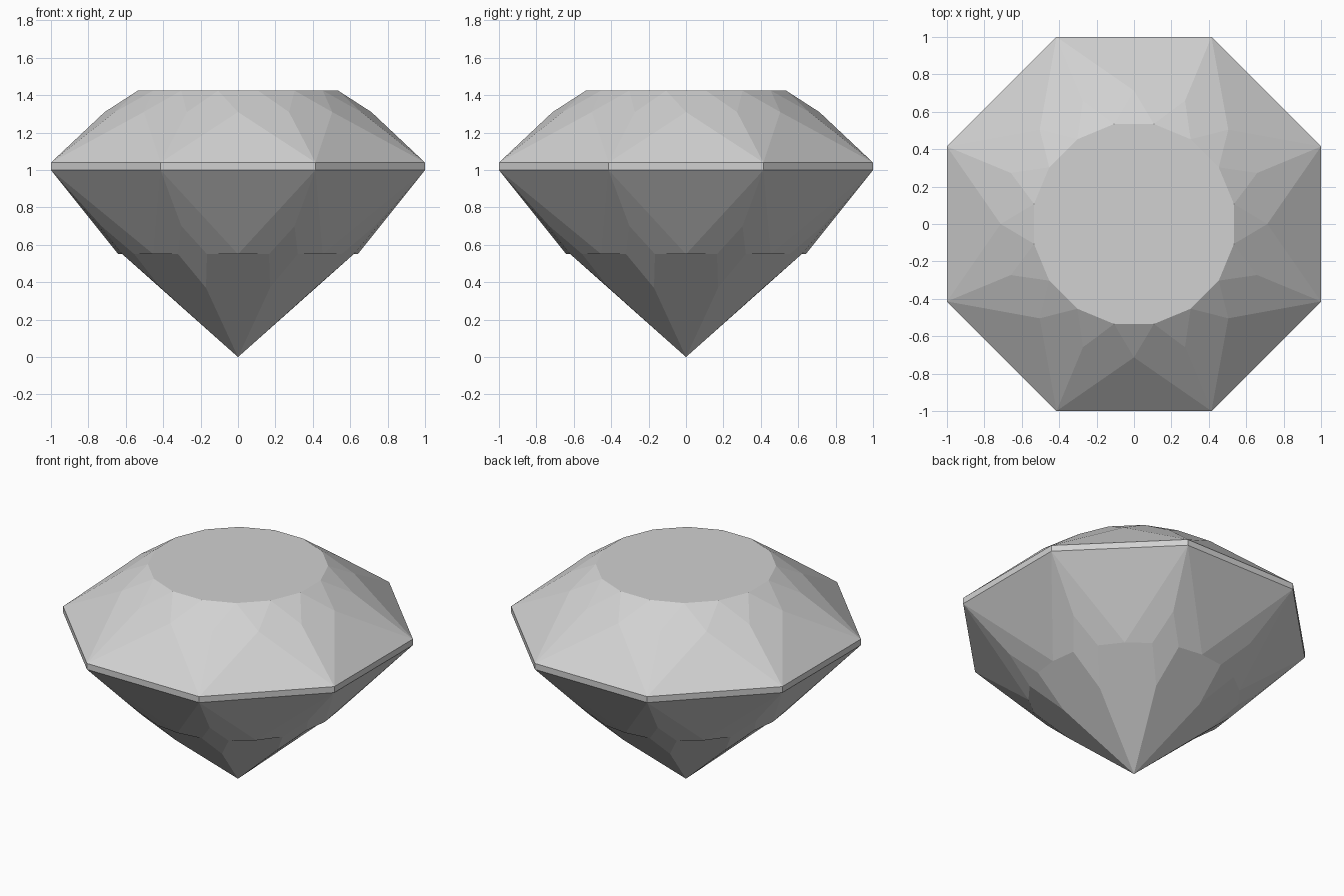
import bpy, bmesh
from math import cos, sin, radians

cube = bpy.data.objects.get("Cube")
if cube:
    bpy.data.objects.remove(cube, do_unlink=True)

SIDES = 8
STEP = 360 / SIDES
HALF = STEP / 2

# Single pale grey stone
stone = bpy.data.materials.new("pale_grey_stone")
stone.use_nodes = True
grey = (0.64, 0.64, 0.64, 1)
stone.diffuse_color = grey
stone.node_tree.nodes["Principled BSDF"].inputs["Base Color"].default_value = grey

bm = bmesh.new()


def ring(radius, z, start, step):
    """Evenly spaced points, angles in degrees."""
    count = round(360 / step)
    return [bm.verts.new((radius * cos(radians(start + i * step)),
                          radius * sin(radians(start + i * step)), z))
            for i in range(count)]


# Girdle corners, eight sided, flat sides facing the axes
corner = 1 / cos(radians(HALF))
low = ring(corner, 1.0, HALF, STEP)
high = ring(corner, 1.04, HALF, STEP)

# Crown rings
crown = ring(0.713, 1.31, 0, HALF)
table = ring(0.545, 1.425, HALF / 2, HALF)

# Pavilion rings: belt has three points per side
belt = ring(0.64, 0.55, 0, STEP / 3)
upper = ring(0.79, 0.70, HALF, STEP)
lower = ring(0.447, 0.37, HALF, STEP)
tip = bm.verts.new((0, 0, 0))

bm.faces.new(table)
for i in range(SIDES):
    j = (i - 1) % SIDES
    a, b, c = 2 * i, 2 * i + 1, (2 * i + 2) % (2 * SIDES)
    # Girdle band
    bm.faces.new((low[j], low[i], high[i], high[j]))
    # Crown: edge triangle, two kites at the corner, two star triangles
    bm.faces.new((high[j], high[i], crown[a]))
    bm.faces.new((high[i], crown[b], table[a], crown[a]))
    bm.faces.new((high[i], crown[c], table[b], crown[b]))
    bm.faces.new((crown[a], table[a], table[a - 1]))
    bm.faces.new((crown[b], table[b], table[a]))
    # Pavilion: edge triangle, side facets, small diamond, main facet to the tip
    m, t, u, n = (belt[(3 * i + k) % len(belt)] for k in range(4))
    bm.faces.new((low[i], low[j], m))
    bm.faces.new((low[i], m, t, upper[i]))
    bm.faces.new((low[i], upper[i], u, n))
    bm.faces.new((upper[i], t, lower[i], u))
    bm.faces.new((m, belt[3 * i - 1], lower[j], tip, lower[i], t))
bmesh.ops.recalc_face_normals(bm, faces=bm.faces)

mesh = bpy.data.meshes.new("cut_gemstone")
bm.to_mesh(mesh)
bm.free()
mesh.materials.append(stone)
gem = bpy.data.objects.new("cut_gemstone", mesh)
bpy.context.collection.objects.link(gem)
